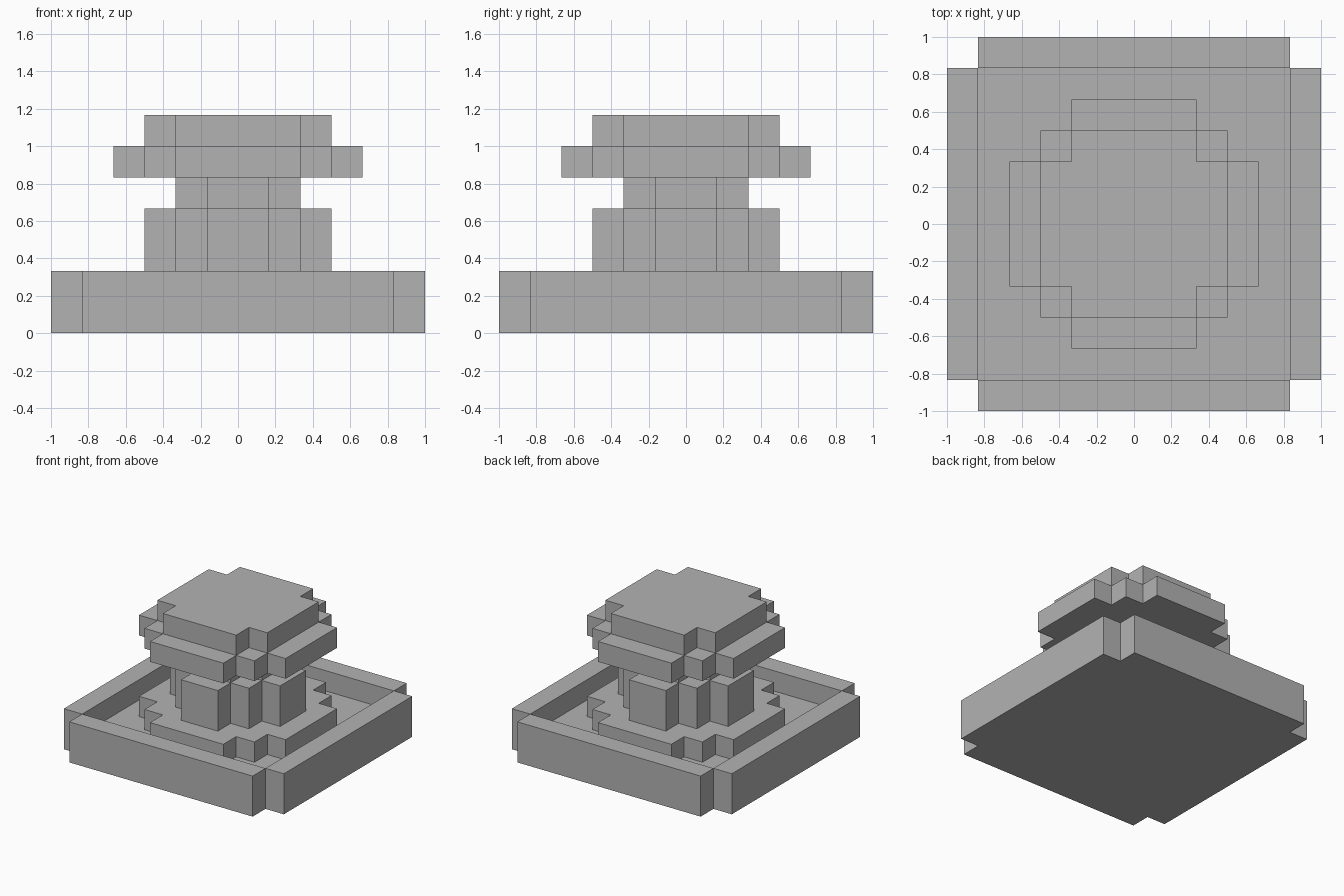
import bpy
import bmesh
from mathutils import Matrix, Vector

cube = bpy.data.objects.get("Cube")
if cube:
    bpy.data.objects.remove(cube, do_unlink=True)

UNIT = 1 / 6  # one block of the stepped design

stone = bpy.data.materials.new("grey stone")
stone.use_nodes = True
GREY = (0.45, 0.45, 0.45, 1)
stone.diffuse_color = GREY
stone.node_tree.nodes["Principled BSDF"].inputs["Base Color"].default_value = GREY


def prism(name, outline, bottom, top):
    """Extrude a counter-clockwise outline, measured in blocks."""
    bm = bmesh.new()
    face = bm.faces.new([bm.verts.new((x, y, bottom)) for x, y in outline])
    bm.normal_update()
    moved = bmesh.ops.extrude_face_region(bm, geom=[face], use_keep_orig=True)
    verts = [v for v in moved["geom"] if isinstance(v, bmesh.types.BMVert)]
    bmesh.ops.translate(bm, vec=(0, 0, top - bottom), verts=verts)
    bmesh.ops.recalc_face_normals(bm, faces=bm.faces)
    bmesh.ops.scale(bm, vec=(UNIT, UNIT, UNIT), verts=bm.verts)
    mesh = bpy.data.meshes.new(name)
    bm.to_mesh(mesh)
    bm.free()
    mesh.materials.append(stone)
    obj = bpy.data.objects.new(name, mesh)
    bpy.context.collection.objects.link(obj)


def stepped_outline(corners):
    """Outer corners of one quadrant, repeated by quarter turns."""
    quarter = [corners[0]]
    for before, after in zip(corners, corners[1:]):
        quarter += [(after[0], before[1]), after]
    outline = []
    for turn in range(4):
        for x, y in quarter:
            outline.append((x, y))
        quarter = [(-y, x) for x, y in quarter]
    # inner corners between neighbouring quadrants lie on straight edges
    return outline


ROUND_WIDE = [(4, 2), (3, 3), (2, 4)]
ROUND_COLUMN = [(3, 1), (2, 2), (1, 3)]

# Basin floor and the four separate rim walls
prism("basin_floor", stepped_outline([(5, 5)]), 0, 1)
wall = [(-5, -6), (5, -6), (5, -5), (-5, -5)]
for side in ("front", "left", "back", "right"):
    prism(side + "_basin_wall", wall, 0, 2)
    wall = [(-y, x) for x, y in wall]

# Pedestal, column and upper bowl
prism("pedestal_step", stepped_outline(ROUND_WIDE), 1, 2)
prism("lower_column", stepped_outline(ROUND_COLUMN), 2, 4)
prism("upper_column", stepped_outline([(2, 1), (1, 2)]), 4, 5)
prism("bowl_rim", stepped_outline(ROUND_WIDE), 5, 6)
prism("top_cap", stepped_outline([(3, 2), (2, 3)]), 6, 7)
